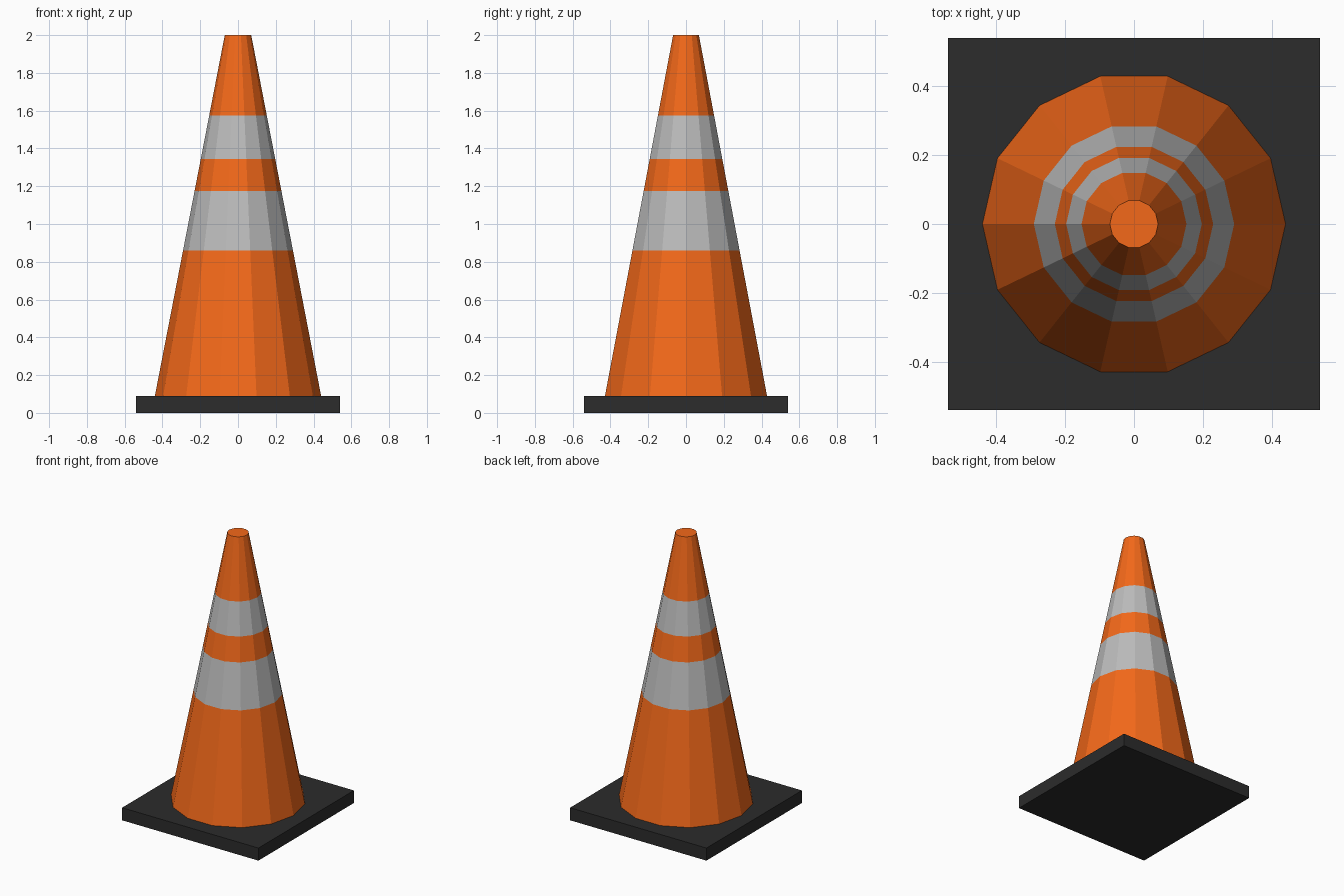
import bpy, bmesh, math

if "Cube" in bpy.data.objects:
    bpy.data.objects.remove(bpy.data.objects["Cube"])

SIDES = 14


def material(name, color):
    mat = bpy.data.materials.new(name)
    mat.diffuse_color = (*color, 1)
    mat.use_nodes = True
    mat.node_tree.nodes["Principled BSDF"].inputs["Base Color"].default_value = mat.diffuse_color
    return mat


orange = material("orange", (0.90, 0.14, 0.01))
silver = material("reflective_grey", (0.50, 0.50, 0.50))
rubber = material("black_rubber", (0.025, 0.025, 0.025))

# Square base plate
bpy.ops.mesh.primitive_cube_add(size=1, location=(0, 0, 0.045))
base = bpy.context.object
base.name = "base_plate"
base.scale = (1.08, 1.08, 0.09)
bpy.ops.object.transform_apply(location=False, rotation=False, scale=True)
base.data.materials.append(rubber)

# Tapered body: rings at each colour change, alternating orange and grey
heights = [0.09, 0.86, 1.175, 1.345, 1.575, 2.0]
bm = bmesh.new()
rings = []
for z in heights:
    r = 0.44 + (0.07 - 0.44) * (z - 0.09) / 1.91
    rings.append([bm.verts.new((r * math.cos(a), r * math.sin(a), z))
                  for a in (math.tau * i / SIDES for i in range(SIDES))])
for band, (lo, hi) in enumerate(zip(rings, rings[1:])):
    for i in range(SIDES):
        j = (i + 1) % SIDES
        bm.faces.new((lo[i], lo[j], hi[j], hi[i])).material_index = band % 2

# Flat caps
bm.faces.new(rings[-1])
bm.faces.new(rings[0][::-1])

mesh = bpy.data.meshes.new("cone_body")
bm.to_mesh(mesh)
bm.free()
mesh.materials.append(orange)
mesh.materials.append(silver)
bpy.context.collection.objects.link(bpy.data.objects.new("cone_body", mesh))
